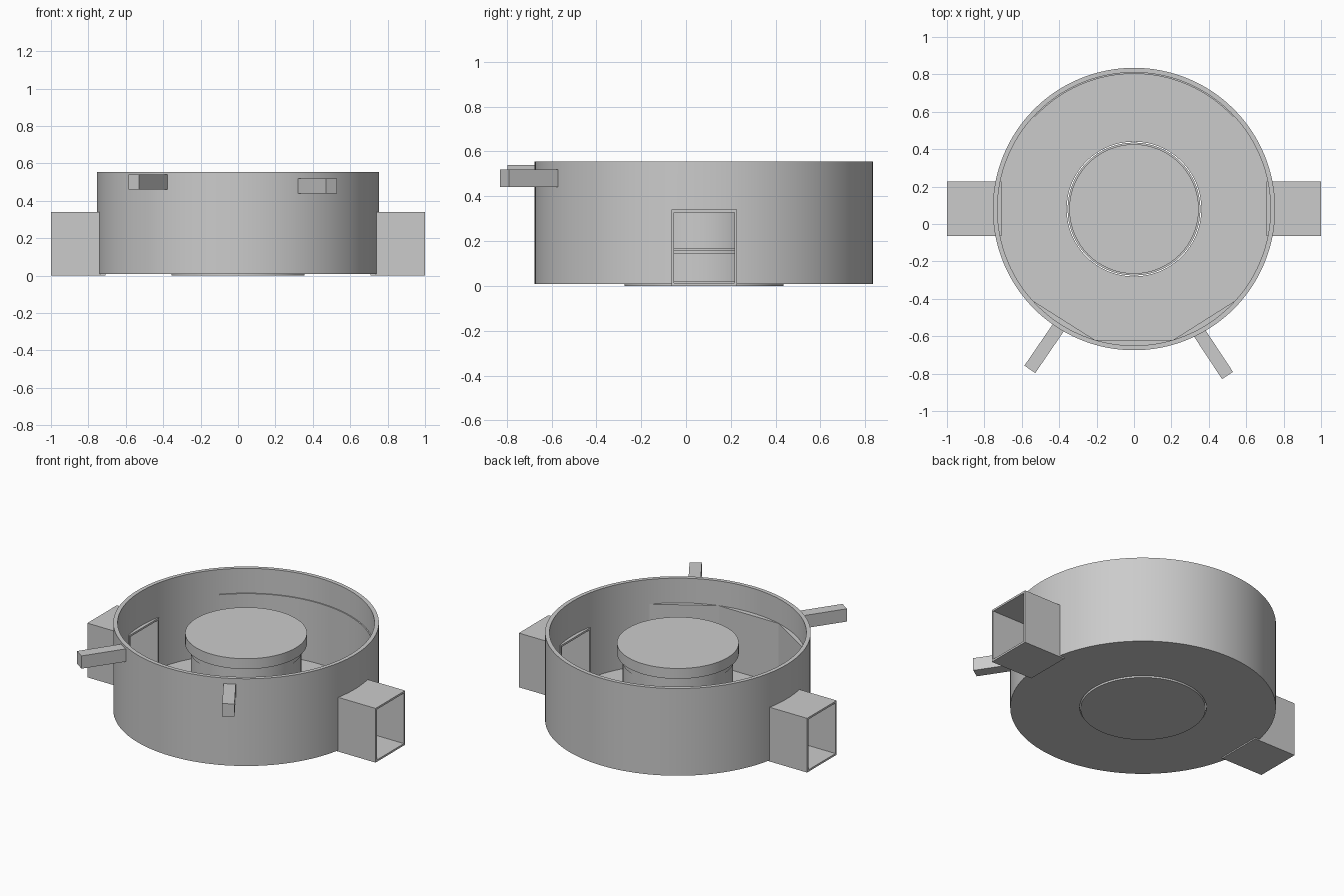
import bpy, bmesh
from math import sin, cos, radians, pi, atan2
from mathutils import Vector, Matrix

if "Cube" in bpy.data.objects:
    bpy.data.objects.remove(bpy.data.objects["Cube"])

CY = 0.08          # y of the drum axis
R_OUT, R_IN = 0.755, 0.73


def finish(name, bm, smooth=True):
    bmesh.ops.recalc_face_normals(bm, faces=bm.faces)
    me = bpy.data.meshes.new(name)
    bm.to_mesh(me)
    bm.free()
    ob = bpy.data.objects.new(name, me)
    bpy.context.collection.objects.link(ob)
    if smooth:
        bpy.ops.object.select_all(action='DESELECT')
        ob.select_set(True)
        bpy.context.view_layer.objects.active = ob
        bpy.ops.object.shade_smooth_by_angle(angle=radians(30))
    return ob


def lathe(name, profile, closed, n=128):
    """Revolve (r, z) points around the drum axis; closed joins last to first."""
    bm = bmesh.new()
    rings = [[bm.verts.new((r * cos(2 * pi * i / n), CY + r * sin(2 * pi * i / n), z))
              for i in range(n)] for r, z in profile]
    pairs = list(zip(rings, rings[1:]))
    if closed:
        pairs.append((rings[-1], rings[0]))
    for a, b in pairs:
        for i in range(n):
            j = (i + 1) % n
            bm.faces.new((a[i], a[j], b[j], b[i]))
    if not closed:
        bm.faces.new(rings[0])
        bm.faces.new(rings[-1])
    return finish(name, bm)


def prism(name, pts, z0, z1):
    """Extrude a plan outline between two heights."""
    bm = bmesh.new()
    face = bm.faces.new([bm.verts.new((x, y, z0)) for x, y in pts])
    ext = bmesh.ops.extrude_face_region(bm, geom=[face])
    bmesh.ops.translate(bm, vec=(0, 0, z1 - z0),
                        verts=[v for v in ext['geom'] if isinstance(v, bmesh.types.BMVert)])
    return finish(name, bm)


def arc(r, a0, a1, n=24):
    return [(r * cos(radians(a0 + (a1 - a0) * i / n)),
             CY + r * sin(radians(a0 + (a1 - a0) * i / n))) for i in range(n + 1)]


def box(name, lo, hi, matrix=Matrix()):
    bm = bmesh.new()
    size = [h - l for l, h in zip(lo, hi)]
    mid = [(h + l) / 2 for l, h in zip(lo, hi)]
    bmesh.ops.create_cube(bm, size=1, matrix=matrix @ Matrix.Translation(mid)
                          @ Matrix.Diagonal((*size, 1)))
    return finish(name, bm, False)


def cut(target, cutter):
    mod = target.modifiers.new("cut", 'BOOLEAN')
    mod.operation = 'DIFFERENCE'
    mod.solver = 'EXACT'
    mod.object = cutter
    cutter.hide_render = True
    bpy.context.view_layer.objects.active = target
    bpy.ops.object.modifier_apply(modifier=mod.name)
    bpy.data.objects.remove(cutter)


# Drum: floor with central hole, and outer wall
drum = lathe("drum_housing", [(0.36, 0.008), (R_OUT, 0.008), (R_OUT, 0.555),
                              (R_IN, 0.555), (R_IN, 0.02), (0.36, 0.02)], True)

# Square side ducts opening through the wall
Y0, Y1, W = -0.065, 0.228, 0.012
for side, s in (("left", -1), ("right", 1)):
    xs = sorted((s * 0.6, s * 0.9))
    cut(drum, box("cutter", (xs[0], Y0 + W, 0.0205), (xs[1], Y1 - W, 0.328)))
    bm = bmesh.new()
    loops = []
    for x in (0.708, 1.0):
        for k in (0, W):
            loops.append([bm.verts.new((s * x, y, z)) for y, z in (
                (Y0 + k, k), (Y1 - k, k), (Y1 - k, 0.34 - k), (Y0 + k, 0.34 - k))])
    for a, b in ((0, 1), (1, 3), (3, 2), (2, 0)):
        for i in range(4):
            j = (i + 1) % 4
            bm.faces.new((loops[a][i], loops[a][j], loops[b][j], loops[b][i]))
    finish(side + "_duct", bm, False)

# Central spindle: base, groove, stem and cap flange
lathe("spindle", [(0.355, 0.0), (0.355, 0.145), (0.335, 0.145), (0.335, 0.155),
                  (0.355, 0.155), (0.355, 0.17), (0.314, 0.17), (0.314, 0.38),
                  (0.318, 0.38), (0.318, 0.425), (0.346, 0.425), (0.346, 0.49)], False)

# Flat inner facets along the front wall
for name, a0, a1 in (("front_facet", -106.7, -73.3), ("right_facet", -73.3, -42.2),
                     ("left_facet", -137.8, -106.7)):
    chord = [arc(R_IN, a0, a1)[0], arc(R_IN, a0, a1)[-1]]
    prism(name, [chord[0]] + arc(R_IN + 0.005, a0, a1) + [chord[1]], 0.015, 0.40)

# Thin curved liner on the back wall
prism("back_liner", arc(0.723, 43, 137, 32) + arc(0.735, 137, 43, 32), 0.015, 0.40)

# Two slim spouts at the front, passing through the wall
for name, tip, root, z in (("right_spout", (0.50, -0.81), (0.355, -0.59), 0.44),
                           ("left_spout", (-0.557, -0.777), (-0.405, -0.555), 0.46)):
    d = Vector(root) - Vector(tip)
    m = Matrix.Translation((*tip, 0)) @ Matrix.Rotation(atan2(d.y, d.x), 4, 'Z')
    box(name, (0, -0.035, z), (d.length + 0.01, 0.035, z + 0.08), m)
